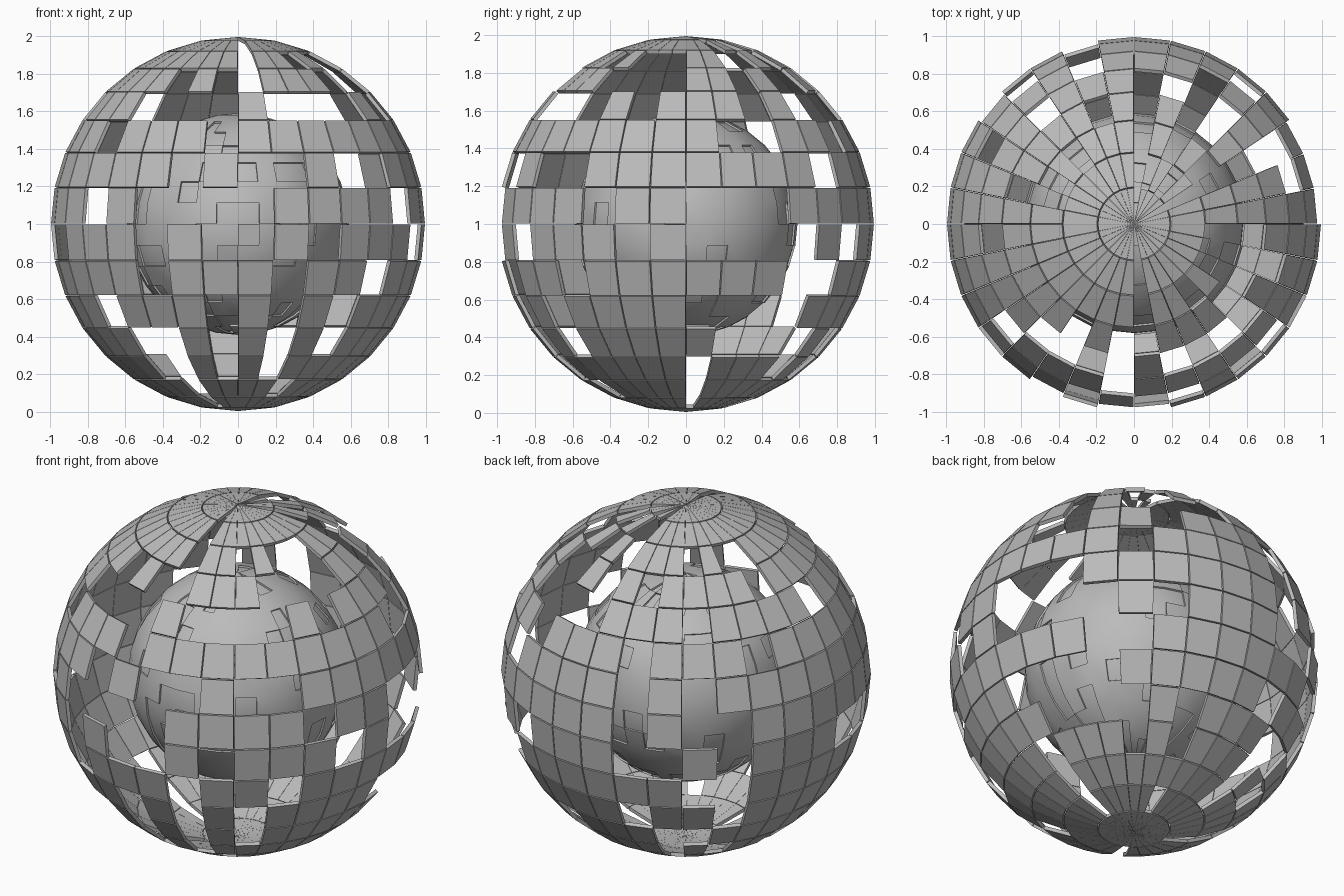
import bpy, bmesh, math, random
from mathutils import Vector

if "Cube" in bpy.data.objects:
    bpy.data.objects.remove(bpy.data.objects["Cube"], do_unlink=True)

random.seed(4)
SEGMENTS, RINGS = 32, 16
CENTRE = Vector((0, 0, 1))

grey = bpy.data.materials.new("plain_grey")
grey.use_nodes = True
grey.diffuse_color = (0.5, 0.5, 0.5, 1)
grey.node_tree.nodes["Principled BSDF"].inputs["Base Color"].default_value = grey.diffuse_color

# Shell layout: one row per ring from the top, columns run from the front towards +x
SHELL = [
    ".####### ##.##.#. ######## ########",
    ".####### ##.#.#.. ######## ########",
    ".##.#... ##..#.#. ###.#..# ########",
    ".###.... ##.#..#. #.####.# #####.#.",
    "#....#.# ##.#.... ###.#### .###....",
    "######## #..##.## #.###.## ###.###.",
    "..#..### ####.### #.#.#### ######.#",
    ".####.## ...##### #.#..### ###.#...",
    ".#.###.# ....#.## #..#.### ..###.#.",
    "#.##.### ###..### ###..### #####.##",
    "#.#.#### ....#### #.##.### ###.###.",
    "#.#.#### #....#.# ##..#### ####..#.",
    "#.###### .###.#.# ##.#.##. ####..#.",
    "##.##### .####### ##.####. #####.##",
    "######## .#####.# #######. #####.##",
    "######## ######## ######## ########",
]


def point(ring, col, radius):
    lat = math.pi * ring / RINGS
    az = math.tau * col / SEGMENTS
    return CENTRE + radius * Vector((math.sin(lat) * math.sin(az),
                                     -math.sin(lat) * math.cos(az), math.cos(lat)))


def cell(ring, col, radius):
    """Corners of one grid cell, a triangle at the poles."""
    pts = [point(ring, col, radius), point(ring + 1, col, radius),
           point(ring + 1, col + 1, radius), point(ring, col + 1, radius)]
    if ring == 0:
        pts.pop()
    elif ring == RINGS - 1:
        pts.pop(2)
    return pts


def make_object(name, bm):
    mesh = bpy.data.meshes.new(name)
    bm.to_mesh(mesh)
    bm.free()
    mesh.materials.append(grey)
    obj = bpy.data.objects.new(name, mesh)
    bpy.context.collection.objects.link(obj)
    return obj


def smooth(obj):
    bpy.ops.object.select_all(action='DESELECT')
    obj.select_set(True)
    bpy.context.view_layer.objects.active = obj
    bpy.ops.object.shade_smooth_by_angle(angle=math.radians(35))


# Outer shell: separate flat tiles, each thickened along its own normal
bm = bmesh.new()
for ring, row in enumerate(SHELL):
    for col, mark in enumerate(row.replace(" ", "")):
        if mark == "#":
            pts = cell(ring, col, 0.975)
            mid = sum(pts, Vector()) / len(pts)
            bm.faces.new([bm.verts.new(mid + (p - mid) * 0.985) for p in pts])
shell = make_object("outer_shell_tiles", bm)
thick = shell.modifiers.new("thickness", 'SOLIDIFY')
thick.thickness = 0.02
thick.offset = 1

# Inner core: smooth ball
bm = bmesh.new()
bmesh.ops.create_uvsphere(bm, u_segments=SEGMENTS, v_segments=RINGS, radius=0.58)
bmesh.ops.translate(bm, verts=bm.verts, vec=CENTRE)
smooth(make_object("inner_core", bm))

# Inner plating: patches of thin curved plates over the core, raised with crisp rims
bm = bmesh.new()
for ring in range(RINGS):
    for col in range(SEGMENTS):
        if random.random() < 0.8:
            bm.faces.new([bm.verts.new(p) for p in cell(ring, col, 0.578)])
bmesh.ops.remove_doubles(bm, verts=bm.verts, dist=0.0005)
raised = bmesh.ops.extrude_face_region(bm, geom=bm.faces[:], use_keep_orig=True)
for v in raised["geom"]:
    if isinstance(v, bmesh.types.BMVert):
        v.co = CENTRE + (v.co - CENTRE).normalized() * 0.59
bmesh.ops.recalc_face_normals(bm, faces=bm.faces)
smooth(make_object("inner_plates", bm))
